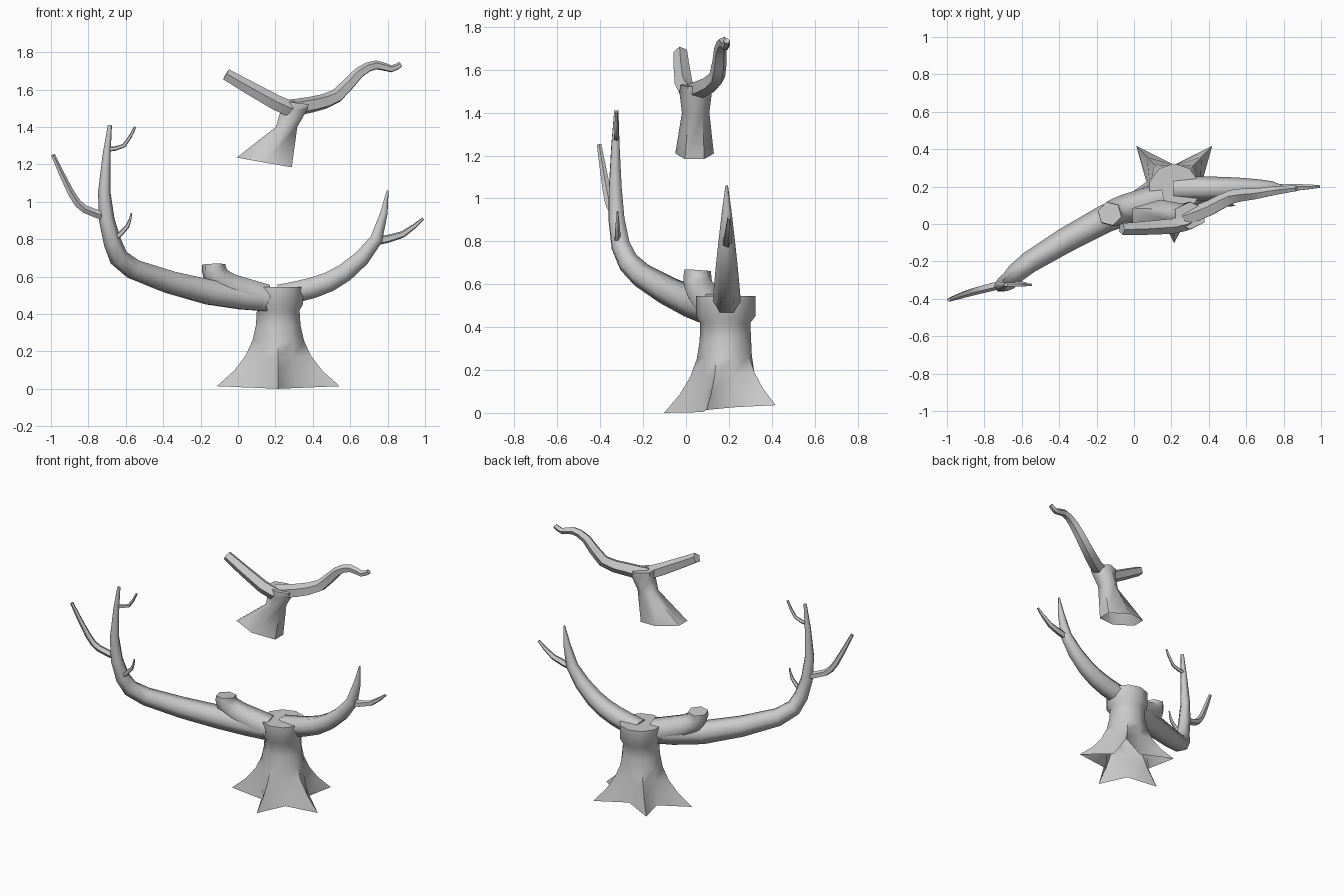
import bpy, bmesh, math
from mathutils import Vector

cube = bpy.data.objects.get("Cube")
if cube:
    bpy.data.objects.remove(cube, do_unlink=True)

GREY = (.59, .59, .59, 1)
bark = bpy.data.materials.new("grey_bark")
bark.use_nodes = True
bark.diffuse_color = GREY
for node in bark.node_tree.nodes:
    if node.type == 'BSDF_PRINCIPLED':
        node.inputs["Base Color"].default_value = GREY


def loft(name, rings, closed_start=True):
    """Skin a list of equally sized point rings, capping the end and maybe the start."""
    bm = bmesh.new()
    rows = [[bm.verts.new(point) for point in ring] for ring in rings]
    count = len(rows[0])
    for low, high in zip(rows, rows[1:]):
        for i in range(count):
            j = (i + 1) % count
            bm.faces.new((low[i], low[j], high[j], high[i]))
    if closed_start:
        bm.faces.new(reversed(rows[0]))
    bm.faces.new(rows[-1])
    bmesh.ops.recalc_face_normals(bm, faces=bm.faces)
    mesh = bpy.data.meshes.new(name)
    bm.to_mesh(mesh)
    bm.free()
    mesh.materials.append(bark)
    part = bpy.data.objects.new(name, mesh)
    bpy.context.collection.objects.link(part)
    bpy.ops.object.select_all(action='DESELECT')
    part.select_set(True)
    bpy.context.view_layer.objects.active = part
    bpy.ops.object.shade_smooth_by_angle(angle=math.radians(62))


def add_midpoints(points):
    """Insert a smoothly curved midpoint between each pair of points."""
    result = [points[0]]
    for i in range(len(points) - 1):
        start, end = points[i], points[i + 1]
        before = points[i - 1] if i else start
        after = points[i + 2] if i + 2 < len(points) else end
        result.append((start + end) / 2 + (start + end - before - after) / 16)
        result.append(end)
    return result


def branch(name, thick, thin, path, sides=5, fullness=1.6):
    """Curved limb through the path, tapering from thick to thin by length."""
    points = add_midpoints([Vector(point) for point in path])
    lengths = [0]
    for start, end in zip(points, points[1:]):
        lengths.append(lengths[-1] + (end - start).length)
    rings, side, last = [], None, None
    for i, centre in enumerate(points):
        tangent = points[min(i + 1, len(points) - 1)] - points[max(i - 1, 0)]
        tangent.normalize()
        if side is None:
            side = Vector((0, 0, 1)).cross(tangent).normalized()
        else:
            side = last.rotation_difference(tangent) @ side
        last = tangent
        other = tangent.cross(side)
        radius = thick + (thin - thick) * (lengths[i] / lengths[-1]) ** fullness
        turns = [math.tau * k / sides for k in range(sides)]
        rings.append([centre + radius * (math.cos(a) * side + math.sin(a) * other)
                      for a in turns])
    loft(name, rings)


def star_ring(z, root, valley, spread):
    """Trunk section alternating between root ridges and valleys."""
    ring = []
    for k in range(10):
        a = math.tau * k / 10 - math.pi / 2
        radius = valley if k % 2 else root
        ring.append((.215 + radius * (1 + .08 * spread) * math.cos(a),
                     .185 + radius * (1 - .1 * spread) * math.sin(a),
                     z + .02 * spread * math.sin(a)))
    return ring


def oval_ring(centre, wide, deep, tilt):
    """Six-sided section of the upper stump."""
    x, y, z = centre
    turns = [math.tau * (k + .5) / 6 for k in range(6)]
    return [(x + wide * math.cos(a), y + deep * math.sin(a), z + tilt * math.cos(a))
            for a in turns]


# Trunk: five pointed roots narrow into a round neck below a wider rim
trunk_rings = []
for step in range(6):
    spread = 1 - step / 5
    trunk_rings.append(star_ring(.02 + .4 * (1 - spread), .12 + .2 * spread ** 2.5,
                                 .115 + .03 * spread, spread))
trunk_rings += [star_ring(.45, .138, .138, 0), star_ring(.545, .138, .138, 0)]
loft("trunk", trunk_rings, closed_start=False)

# Long right limb, turning upward, with its fork and twigs
branch("long_limb", .08, .011, [
    (.15, .13, .485), (-.15, .03, .515), (-.56, -.205, .64),
    (-.67, -.305, .78), (-.715, -.33, 1.05), (-.685, -.325, 1.41)], 6)
branch("outer_fork", .024, .011, [
    (-.7, -.32, .92), (-.82, -.35, .96), (-.89, -.37, 1.04), (-.99, -.405, 1.25)])
branch("lower_twig", .016, .004, [
    (-.66, -.32, .8), (-.59, -.32, .87), (-.57, -.32, .94)])
branch("upper_twig", .013, .007, [
    (-.7, -.325, 1.28), (-.61, -.325, 1.3), (-.55, -.325, 1.4)])

# Broken stub rising from the long limb, cut level at the top
branch("broken_stub", .085, .065, [
    (.14, .13, .485), (-.05, .08, .55), (-.12, .055, .61), (-.13, .055, .665)], 6)

# Short left limb with a forked tip
branch("short_limb", .066, .006, [
    (.22, .19, .5), (.4, .19, .54), (.57, .19, .62),
    (.74, .19, .8), (.8, .19, 1.06)], 6, 2.2)
branch("short_limb_fork", .024, .008, [
    (.74, .19, .79), (.88, .195, .825), (.99, .2, .91)])

# Separate upper piece: a slanted stump carrying two arms
loft("upper_stump", [
    oval_ring((.14, .04, 1.21), .17, .09, -.03),
    oval_ring((.26, .045, 1.4), .066, .064, 0),
    oval_ring((.3, .045, 1.49), .085, .075, .01),
    oval_ring((.3, .045, 1.53), .09, .073, -.01)], closed_start=False)
branch("upper_right_arm", .045, .033, [
    (.3, .02, 1.49), (.2, -.01, 1.53), (-.065, -.025, 1.68)])
branch("upper_left_arm", .047, .016, [
    (.27, .03, 1.5), (.4, .08, 1.52), (.53, .145, 1.565), (.65, .16, 1.69),
    (.74, .175, 1.73), (.82, .185, 1.71), (.87, .19, 1.735)])
